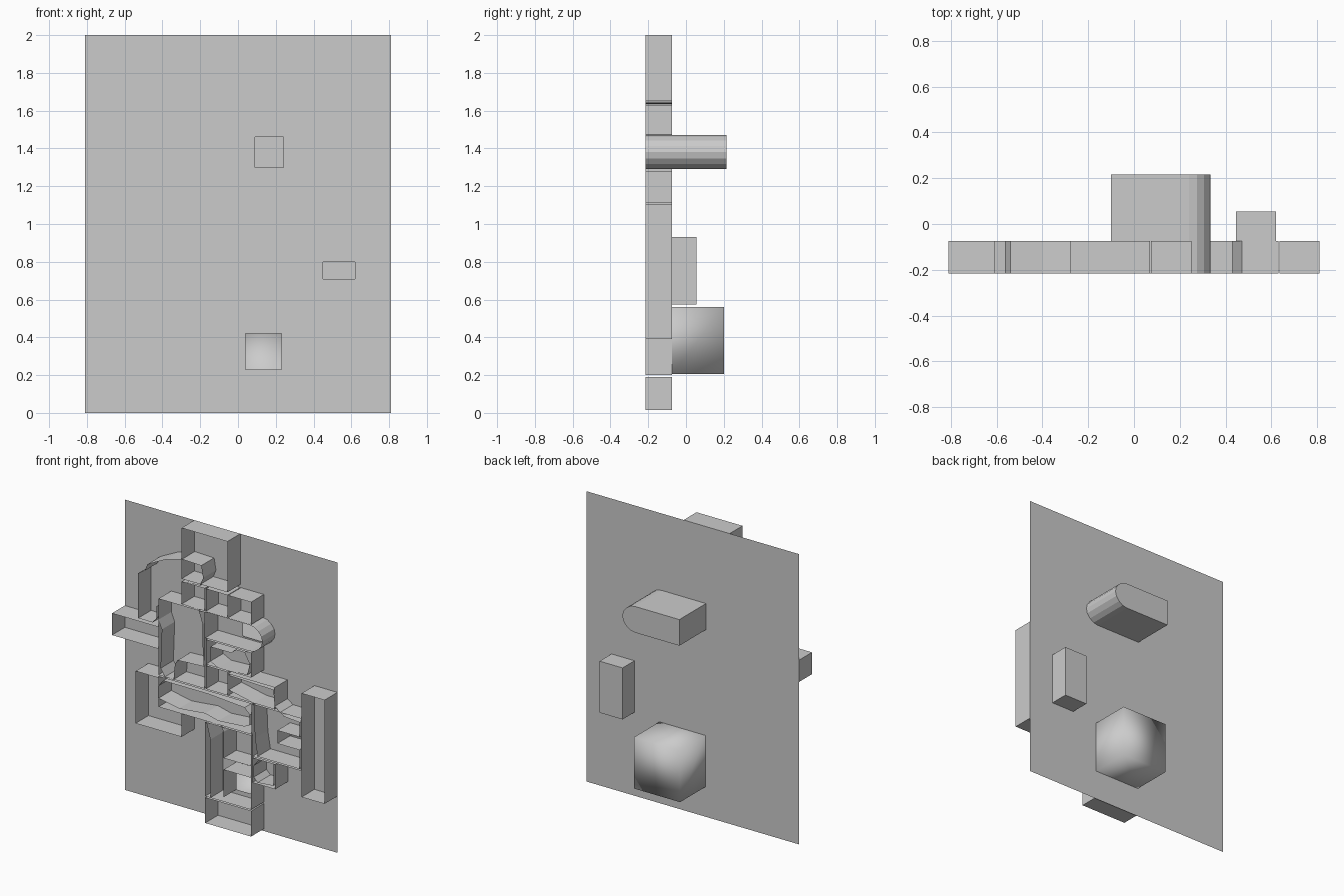
import bpy, bmesh

FRONT, SHEET = -0.215, -0.075   # y of the wall rims and of the backing sheet


def make(name, bm, smooth=False):
    me = bpy.data.meshes.new(name)
    bm.to_mesh(me)
    bm.free()
    for p in me.polygons:
        p.use_smooth = smooth
    ob = bpy.data.objects.new(name, me)
    bpy.context.collection.objects.link(ob)
    return ob


def wall(name, pts, closed=False, y0=FRONT, y1=SHEET, cap=False, smooth=False):
    """Thin wall following an x,z outline from depth y0 to y1."""
    bm = bmesh.new()
    a = [bm.verts.new((x, y0, z)) for x, z in pts]
    b = [bm.verts.new((x, y1, z)) for x, z in pts]
    n = len(pts)
    for i in range(n if closed else n - 1):
        j = (i + 1) % n
        bm.faces.new((a[i], a[j], b[j], b[i]))
    if cap:
        bm.faces.new(b)
        bmesh.ops.recalc_face_normals(bm, faces=bm.faces)
    return make(name, bm, smooth)


def rect(x0, x1, z0, z1):
    return [(x0, z0), (x1, z0), (x1, z1), (x0, z1)]


# backing sheet with openings into the rear chambers
holes = [(0.04, 0.23, 0.23, 0.42), (0.09, 0.24, 1.30, 1.46), (0.45, 0.62, 0.71, 0.80)]
xs = sorted({-0.81, 0.81} | {v for h in holes for v in h[:2]})
zs = sorted({0.0, 2.0} | {v for h in holes for v in h[2:]})
bm = bmesh.new()
grid = {(x, z): bm.verts.new((x, SHEET, z)) for x in xs for z in zs}
for x0, x1 in zip(xs, xs[1:]):
    for z0, z1 in zip(zs, zs[1:]):
        cx, cz = (x0 + x1) / 2, (z0 + z1) / 2
        if not any(h[0] < cx < h[1] and h[2] < cz < h[3] for h in holes):
            bm.faces.new([grid[p] for p in rect(x0, x1, z0, z1)])
make("backing_sheet", bm)

# rectangular room walls on the front
rooms = {
    "top_room": (-0.28, 0.07, 1.65, 2.0),
    "upper_passage_left": (-0.28, -0.105, 1.475, 1.63),
    "upper_passage_right": (-0.095, 0.07, 1.475, 1.63),
    "upper_alcove": (0.075, 0.25, 1.475, 1.63),
    "tall_room": (-0.456, -0.105, 0.94, 1.465),
    "middle_room": (-0.095, 0.25, 1.11, 1.28),
    "long_corridor": (-0.456, 0.255, 0.72, 0.93),
    "landing_left": (-0.095, 0.07, 0.94, 1.10),
    "landing_right": (0.075, 0.43, 0.94, 1.09),
    "right_hall": (0.26, 0.63, 0.57, 0.93),
    "right_closet": (0.26, 0.434, 0.39, 0.56),
    "lower_shaft": (-0.10, 0.25, 0.20, 0.71),
    "bottom_room": (-0.10, 0.25, 0.015, 0.19),
    "right_room": (0.635, 0.81, 0.39, 1.105),
}
for name, r in rooms.items():
    wall(name, rect(*r), True)
wall("left_room", [(-0.456, 1.27), (-0.81, 1.27), (-0.81, 1.12), (-0.456, 1.12)])
wall("lower_left_room", [(-0.456, 0.92), (-0.63, 0.92), (-0.63, 0.56),
                         (-0.28, 0.56), (-0.28, 0.72)])

# irregular inner cave walls
wall("arch_wall", [(-0.47, 1.41), (-0.47, 1.33), (-0.5, 1.29), (-0.61, 1.29), (-0.61, 1.6),
                   (-0.56, 1.63), (-0.54, 1.68), (-0.4, 1.75), (-0.27, 1.785), (-0.13, 1.78),
                   (-0.115, 1.7), (-0.14, 1.64), (-0.24, 1.635)])
wall("tall_room_lining", [(-0.24, 1.475), (-0.15, 1.47), (-0.12, 1.38), (-0.12, 1.25),
                          (-0.11, 1.09), (-0.31, 1.08), (-0.33, 1.05), (-0.34, 0.94),
                          (-0.4, 0.93), (-0.44, 0.99), (-0.43, 1.26), (-0.46, 1.33)])
wall("corridor_lining", [(-0.46, 0.78), (-0.46, 0.86), (-0.42, 0.91), (-0.07, 0.91),
                         (0.2, 0.89), (0.24, 0.85), (0.24, 0.78), (0.2, 0.76), (0, 0.745),
                         (-0.1, 0.77), (-0.24, 0.755), (-0.3, 0.75), (-0.38, 0.765)], True)
wall("middle_lining", [(-0.06, 1.24), (0.1, 1.24), (0.13, 1.27), (0.2, 1.27), (0.24, 1.2),
                       (0.22, 1.12), (0, 1.11), (-0.06, 1.14)], True)
wall("hall_lining", [(0.08, 1.09), (0.08, 0.98), (0.27, 0.94), (0.28, 0.7), (0.3, 0.58),
                     (0.62, 0.58), (0.62, 0.71), (0.45, 0.71), (0.45, 0.8), (0.62, 0.8),
                     (0.62, 0.9), (0.5, 0.91), (0.43, 0.96), (0.42, 1.07), (0.08, 1.08)])
wall("shaft_lining", [(0.04, 0.2), (-0.06, 0.2), (-0.06, 0.6), (-0.09, 0.71), (0.02, 0.72),
                      (0.04, 0.68), (0.04, 0.5), (0.25, 0.5), (0.25, 0.42), (0.04, 0.42),
                      (0.04, 0.23)])
wall("closet_lining", [(0.27, 0.43), (0.27, 0.51), (0.31, 0.56), (0.42, 0.56), (0.42, 0.41),
                       (0.3, 0.4)], True)

# chambers projecting behind the sheet, open to the front
wall("rounded_chamber", [(-0.1, 1.29), (0.24, 1.29), (0.275, 1.297), (0.305, 1.317),
                         (0.328, 1.347), (0.335, 1.38), (0.328, 1.413), (0.305, 1.443),
                         (0.275, 1.463), (0.24, 1.47), (-0.1, 1.47)], True, FRONT, 0.215, True)
wall("side_chamber", rect(0.445, 0.62, 0.575, 0.93), True, SHEET, 0.055, True)
wall("cube_chamber", rect(-0.095, 0.255, 0.205, 0.56), True, SHEET, 0.2, True, True)
